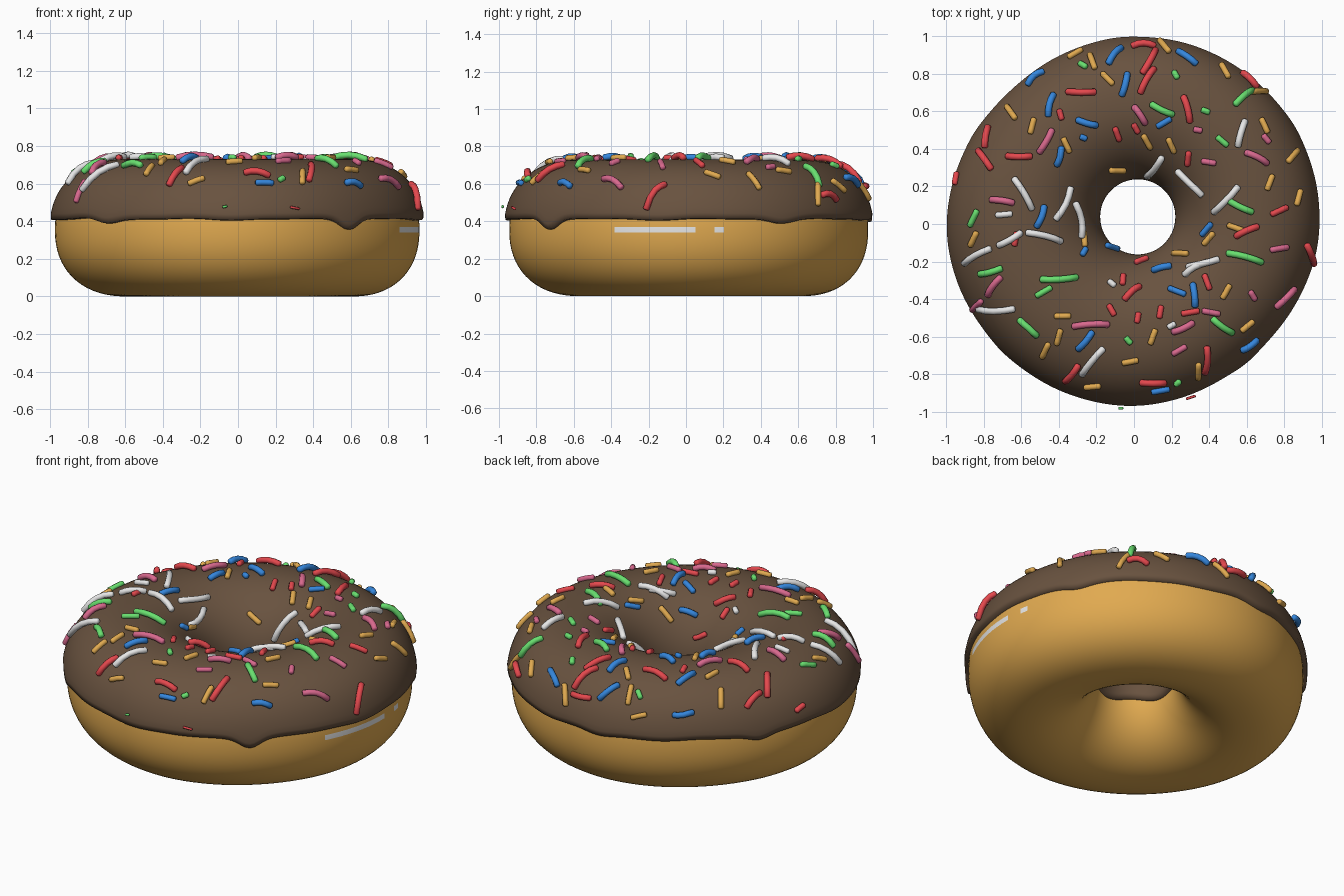
import bpy, bmesh, math
from mathutils import Vector
from mathutils.bvhtree import BVHTree

if "Cube" in bpy.data.objects:
    bpy.data.objects.remove(bpy.data.objects["Cube"])

SEG = 120


def material(name, r, g, b):
    m = bpy.data.materials.new(name)
    m.diffuse_color = (r, g, b, 1)
    m.use_nodes = True
    m.node_tree.nodes["Principled BSDF"].inputs["Base Color"].default_value = m.diffuse_color
    return m


dough = material("golden_dough", 0.75, 0.40, 0.08)
cocoa = material("chocolate_brown", 0.14, 0.085, 0.05)
white = material("white", 0.82, 0.82, 0.82)


def finish(bm, name, *mats):
    bmesh.ops.recalc_face_normals(bm, faces=bm.faces)
    me = bpy.data.meshes.new(name)
    bm.to_mesh(me)
    bm.free()
    for m in mats:
        me.materials.append(m)
    me.shade_smooth()
    ob = bpy.data.objects.new(name, me)
    bpy.context.collection.objects.link(ob)
    return ob


def bridge(bm, a, b):
    n = len(a)
    return [bm.faces.new((a[i], a[(i + 1) % n], b[(i + 1) % n], b[i])) for i in range(n)]


# Slightly uneven outline radius, sampled every 45 degrees
OUTLINE = [0.993, 1.005, 1.002, 0.974, 1.002, 0.98, 0.973, 0.952]


def radius(th):
    u = (th / (math.pi / 4)) % 8
    i = int(u)
    f = u - i
    p = [OUTLINE[(i + k) % 8] for k in (-1, 0, 1, 2)]
    return p[1] + 0.5 * f * (p[2] - p[0] + f * (2 * p[0] - 5 * p[1] + 4 * p[2] - p[3]
                             + f * (3 * (p[1] - p[2]) + p[3] - p[0])))


def ring_point(th, phi, t):
    """Point on the ring: th around the hole, phi around the tube, t above the dough."""
    d = Vector((math.cos(th), math.sin(th), 0))
    outer = d * radius(th)
    inner = Vector((0.02, 0.038, 0)) + d * 0.20
    half = (outer - inner) / 2
    c, s = math.cos(phi), math.sin(phi)
    n = 2.25 if c > 0 else 2.0          # the outer side is a little squarer
    k = (abs(c) ** n + abs(s) ** n) ** (-1 / n)
    p = (outer + inner) / 2 + half * c * k * (half.length - 0.028 + 1.35 * t) / half.length
    p.z = 0.355 + (0.355 + t) * s * k
    return p


# Dough ring, with a pale streak on the right side
bm = bmesh.new()
TUBE = 72
rows = [[bm.verts.new(ring_point(2 * math.pi * i / SEG, 2 * math.pi * (j - 0.5) / TUBE, 0))
         for i in range(SEG)] for j in range(TUBE)]
for j in range(TUBE):
    for i, f in enumerate(bridge(bm, rows[j], rows[(j + 1) % TUBE])):
        deg = (i + 0.5) * 360 / SEG
        deg = deg - 360 if deg > 180 else deg
        if j == 0 and (-24 < deg < 3 or 9 < deg < 12):
            f.material_index = 1
finish(bm, "dough_ring", dough, white)


# Icing cap with a wavy lower edge and a few drips
DRIPS = [(-51, 0.05, 4.5), (-136, 0.018, 5), (31, 0.018, 5), (150, 0.03, 5), (95, 0.015, 6)]


def edge_height(th):
    z = 0.412 + 0.004 * math.sin(9 * th) + 0.002 * math.sin(17 * th + 1)
    for a, depth, width in DRIPS:
        d = (math.degrees(th) - a + 180) % 360 - 180
        z -= depth * math.exp(-(d / width) ** 2)
    return z


ICING = 0.021
bm = bmesh.new()
N = 40
rows = [[] for _ in range(N + 3)]
for i in range(SEG * 2):
    th = math.pi * i / SEG
    start = math.asin((edge_height(th) - 0.355) / 0.375)
    end = math.pi + 0.14 - 0.03 * math.sin(5 * th)
    pts = [(start, -0.01)]
    for j in range(N + 1):
        t = ICING * (0.8 if j in (0, N) else 1)
        pts.append((start + (end - start) * j / N, t))
    pts.append((end, -0.01))
    for row, (phi, t) in zip(rows, pts):
        row.append(bm.verts.new(ring_point(th, phi, t)))
for a, b in zip(rows, rows[1:]):
    bridge(bm, a, b)
bm.normal_update()
surface = BVHTree.FromBMesh(bm)
finish(bm, "icing", cocoa)


# Sprinkles: round-ended tubes that follow the icing
def tube(bm, pts, r=0.017, sides=8):
    d0, d1 = (pts[1] - pts[0]).normalized(), (pts[-1] - pts[-2]).normalized()
    path = [(pts[0] - d0 * r * 0.4, r * 0.6)] + [(p, r) for p in pts] + [(pts[-1] + d1 * r * 0.4, r * 0.6)]
    rings = []
    for k, (p, rad) in enumerate(path):
        d = (path[min(k + 1, len(path) - 1)][0] - path[max(k - 1, 0)][0]).normalized()
        s = d.cross(Vector((0, 0, 1))).normalized()
        n = s.cross(d)
        rings.append([bm.verts.new(p + rad * (s * math.cos(a) + n * math.sin(a)))
                      for a in (2 * math.pi * q / sides for q in range(sides))])
    for a, b in zip(rings, rings[1:]):
        bridge(bm, a, b)
    bm.faces.new(rings[0])
    bm.faces.new(rings[-1])


def sprinkles(colour, mat, items, loose=()):
    bm = bmesh.new()
    for k, (x, y, ang, length) in enumerate(items):
        a = math.radians(ang)
        d = Vector((math.cos(a), math.sin(a), 0))
        bent = length > 0.1
        side = Vector((-d.y, d.x, 0)) * (0.035 * length * (-1) ** k if bent else 0)
        pts = []
        for u in (-1, -0.5, 0, 0.5, 1):
            p = Vector((x, y, 2)) + d * u * (length / 2 - 0.007) + side * (1 - u * u)
            hit, nor, _, _ = surface.ray_cast(p, Vector((0, 0, -1)))
            if hit:
                nor = nor if nor.z > 0 else -nor
                pts.append(hit + nor * (0.01 + (0.012 * (1 - u * u) if bent else 0)))
        if len(pts) > 2:
            tube(bm, pts, 0.018 if bent else 0.016)
    for a, b in loose:
        tube(bm, [Vector(a), Vector(b)], 0.007)
    finish(bm, colour + "_sprinkles", mat)


sprinkles("red", material("red", 0.78, 0.065, 0.075), [
    (.05, .94, 0, .13), (.08, .86, 60, .15), (.07, .76, 60, .16), (-.28, .70, 0, .16),
    (.28, .61, -75, .15), (.61, .76, -45, .12), (-.39, .58, -75, .06), (-.78, .46, 80, .12),
    (-.79, .34, -55, .13), (-.61, .36, 0, .14), (-.09, .48, -70, .08), (.01, .51, -60, .06),
    (.29, .35, 85, .08), (.77, .07, 25, .10), (.60, -.04, 25, .14), (.93, -.16, -70, .12),
    (-.01, -.37, 40, .12), (-.06, -.30, 85, .06), (-.12, -.46, -60, .07), (.02, -.50, 80, .06),
    (.14, -.47, 80, .07), (.30, -.47, 10, .10), (.39, -.31, -70, .09), (.38, -.72, 85, .15),
    (.10, -.84, 0, .14), (-.33, -.79, 50, .12), (.04, -.20, 20, .08), (-.94, .24, 80, .07),
    (-.63, -.08, 80, .08)], [((.28, -.93, .475), (.325, -.915, .467))])
sprinkles("blue", material("blue", 0.035, 0.24, 0.72), [
    (-.10, .89, 50, .12), (.28, .88, -35, .13), (-.52, .77, 40, .12), (-.05, .74, 75, .13),
    (-.44, .63, 75, .13), (-.25, .54, -15, .12), (.16, .54, 30, .09), (-.40, .36, 75, .11),
    (-.27, .46, -20, .04), (-.50, .04, 70, .13), (.39, -.03, 50, .09), (.15, -.24, 15, .11),
    (.32, -.38, -85, .13), (.23, -.36, -20, .10), (.61, -.64, 35, .11), (-.26, -.62, 50, .13),
    (.14, -.88, 10, .10), (-.12, -.13, -20, .08), (-.27, -.15, 60, .05)])
sprinkles("green", material("green", 0.14, 0.74, 0.16), [
    (.58, .67, 40, .13), (.15, .61, -25, .14), (-.27, .84, -30, .05), (.22, .79, -60, .05),
    (.38, .60, -20, .05), (.47, .44, -40, .08), (-.85, .03, 65, .10), (.56, .10, -28, .17),
    (.59, -.18, -15, .20), (-.40, -.29, 3, .20), (-.48, -.36, 30, .10), (-.76, -.25, 15, .13),
    (-.56, -.55, -42, .14), (.47, -.54, -35, .14), (-.03, -.62, -50, .05), (.23, -.84, 40, .04)],
    [((-.08, -.98, .476), (-.06, -.98, .48))])
sprinkles("white", white, [
    (.57, .48, 75, .15), (.11, .31, 50, .14), (.30, .22, -45, .20), (.49, .13, 47, .20),
    (-.59, .16, -60, .20), (-.38, .11, 65, .20), (-.30, .02, -80, .20), (-.69, .05, 5, .09),
    (-.48, -.07, -15, .20), (-.66, -.08, 30, .15), (-.83, -.17, 30, .17), (-.73, -.45, 0, .20),
    (-.22, -.73, 50, .19), (.37, -.21, 15, .18), (.33, -.24, 30, .15),
    (-.12, -.32, -40, .05), (.20, -.54, 30, .05)])
sprinkles("pink", material("pink", 0.69, 0.14, 0.27), [
    (.03, .58, -55, .12), (-.47, .44, 60, .15), (.34, .50, -10, .05), (.40, .33, -10, .08),
    (.65, .35, -28, .14), (.70, .45, -50, .06), (-.70, .12, -8, .13), (.77, -.13, 10, .10),
    (-.74, -.33, 55, .13), (-.83, -.43, 45, .08), (-.23, -.54, 3, .20), (.26, -.55, 25, .13),
    (.24, -.67, 30, .09), (.41, -.47, -10, .10), (.80, -.39, 45, .15), (.63, -.38, -60, .06)])
sprinkles("golden", dough, [(x, y, a, .09) for x, y, a in [
    (.16, .94, -50), (-.31, .90, 30), (-.22, .86, -70), (-.14, .77, -45), (.48, .81, -60),
    (.66, .70, 0), (-.65, .59, -55), (-.54, .52, 75), (-.36, .42, -65), (.20, .42, -65),
    (.07, .44, -60), (-.09, .29, 0), (.69, .52, -65), (.84, .36, 50), (.72, .22, 70),
    (.87, .14, 75), (.54, -.02, -20), (.40, -.08, 50), (-.27, -.08, -85), (-.85, -.08, 65),
    (.25, -.16, 0), (-.38, -.49, 0), (.10, -.60, 70), (-.40, -.60, 75), (-.47, -.67, 65),
    (-.02, -.73, 10), (-.22, -.86, 5), (.34, -.78, 88), (.60, -.54, 40), (.49, -.36, 60)]])
